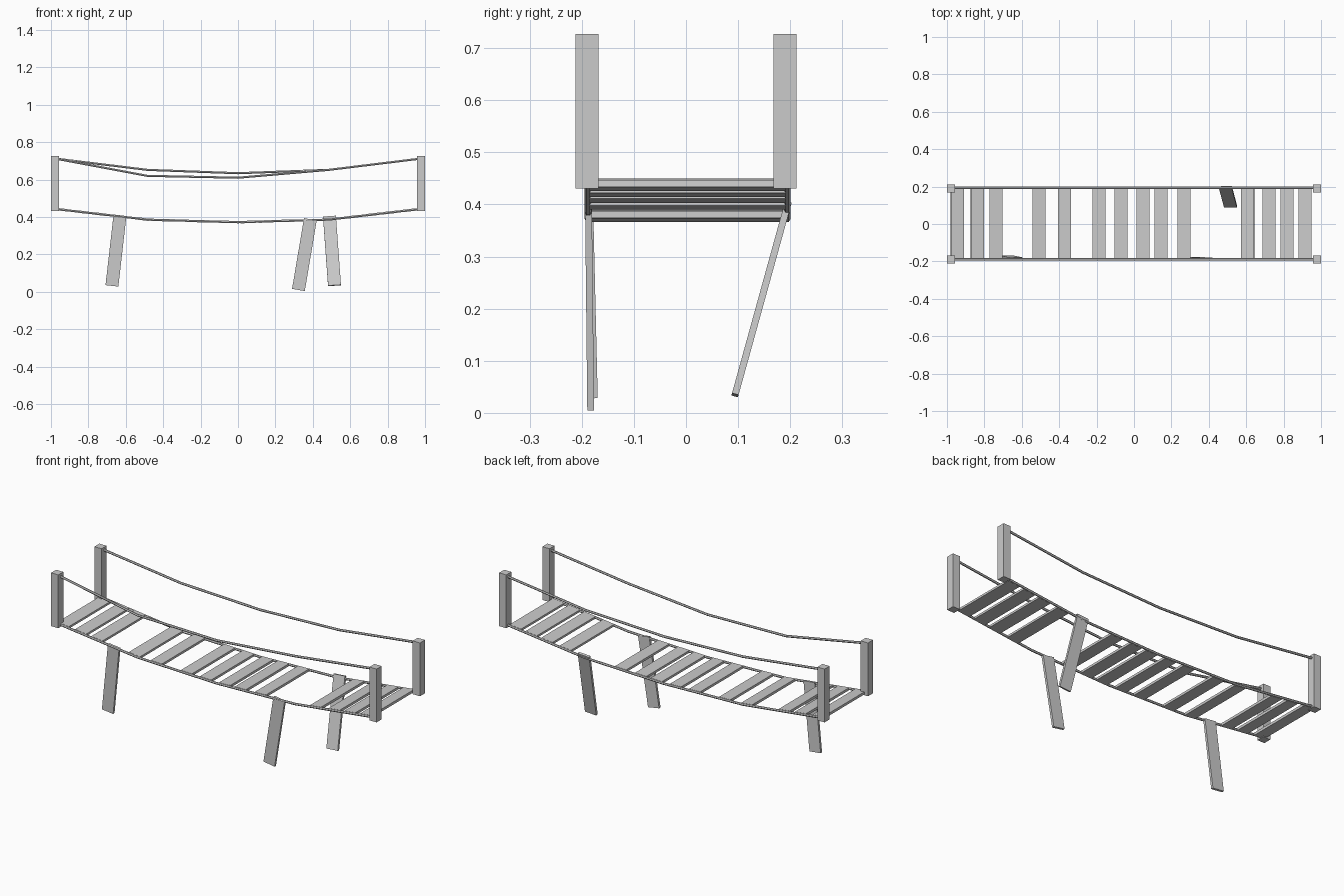
import bpy
from mathutils import Matrix, Vector

cube = bpy.data.objects.get("Cube")
if cube:
    bpy.data.objects.remove(cube)

# One plain grey for wood and rope
grey = bpy.data.materials.new("plain_grey")
grey.use_nodes = True
GREY = (0.6, 0.6, 0.6, 1)
grey.diffuse_color = GREY
grey.node_tree.nodes["Principled BSDF"].inputs["Base Color"].default_value = GREY


def box(name, matrix, size):
    bpy.ops.mesh.primitive_cube_add(size=1)
    ob = bpy.context.object
    ob.name = name
    ob.data.transform(Matrix.Diagonal((*size, 1)))
    ob.matrix_world = matrix
    ob.data.materials.append(grey)
    return ob


def frame(x_axis, z_axis, centre):
    """Orientation with z kept exact and x as close as possible."""
    z = z_axis.normalized()
    y = z.cross(x_axis).normalized()
    m = Matrix((y.cross(z), y, z)).transposed().to_4x4()
    return Matrix.Translation(centre) @ m


XS = (-0.975, -0.485, 0, 0.485, 0.975)


def rope(name, y, heights):
    cu = bpy.data.curves.new(name, "CURVE")
    cu.dimensions = "3D"
    cu.bevel_depth = 0.0065
    cu.bevel_resolution = 1
    cu.use_fill_caps = True
    sp = cu.splines.new("POLY")
    sp.points.add(len(XS) - 1)
    for p, x, z in zip(sp.points, XS, heights):
        p.co = (x, y, z, 1)
    sp.use_smooth = False
    cu.materials.append(grey)
    ob = bpy.data.objects.new(name, cu)
    bpy.context.collection.objects.link(ob)


# Corner posts
for sx, side in ((1, "left"), (-1, "right")):
    for sy, end in ((1, "back"), (-1, "front")):
        box(f"post_{end}_{side}",
            Matrix.Translation((sx * 0.978, sy * 0.19, 0.579)),
            (0.044, 0.044, 0.296))

# Hand ropes and deck ropes
DECK = (0.443, 0.386, 0.372, 0.386, 0.443)
rope("hand_rope_back", 0.194, (0.712, 0.652, 0.634, 0.652, 0.712))
rope("hand_rope_front", -0.188, (0.712, 0.62, 0.61, 0.652, 0.712))
rope("deck_rope_back", 0.194, DECK)
rope("deck_rope_front", -0.188, DECK)

# Deck planks, laid along the sag of the ropes
PLANKS = (-0.945, -0.838, -0.738, -0.508, -0.372, -0.187, -0.07,
          0.048, 0.145, 0.268, 0.608, 0.722, 0.818, 0.915)
for n, x in enumerate(PLANKS):
    i = next(k for k in range(4) if x <= XS[k + 1])
    run = Vector((XS[i + 1] - XS[i], 0, DECK[i + 1] - DECK[i]))
    z = DECK[i] + run.z * (x - XS[i]) / run.x
    up = Vector((-run.z, 0, run.x))
    box(f"deck_plank_{n + 1}", frame(run, up, (x, 0.003, z)),
        (0.069, 0.376, 0.013))

# Loose planks hanging from the ropes
HANGING = (
    ("hanging_plank_front_right", (-0.631, -0.185, 0.409), (-0.674, -0.176, 0.032)),
    ("hanging_plank_front_left", (0.387, -0.187, 0.388), (0.323, -0.183, 0.01)),
    ("hanging_plank_back_left", (0.489, 0.196, 0.403), (0.516, 0.094, 0.034)),
)
for name, top, bottom in HANGING:
    t, b = Vector(top), Vector(bottom)
    box(name, frame(Vector((1, 0, 0)), t - b, (t + b) / 2),
        (0.069, 0.013, (t - b).length))
